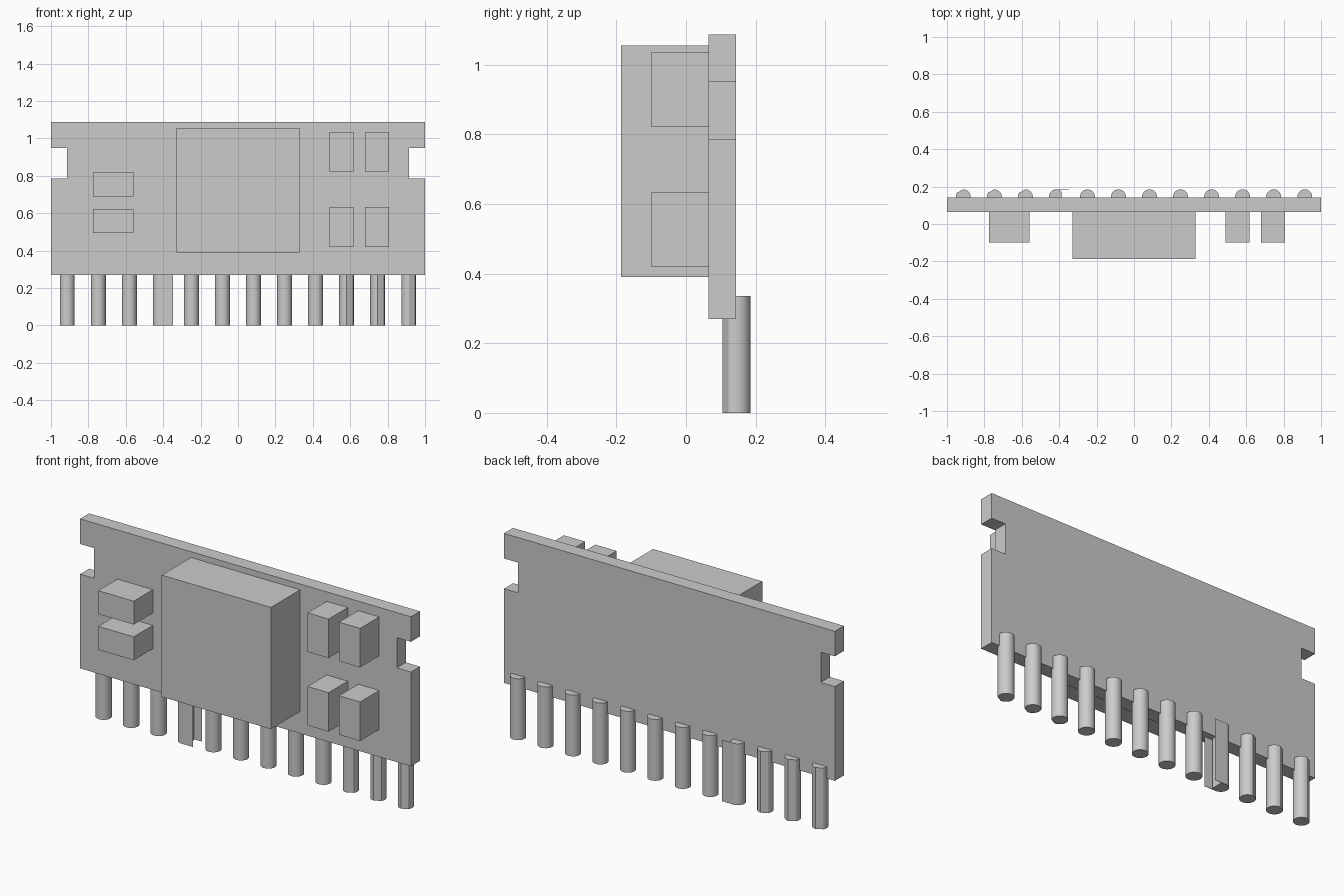
import bpy, bmesh, math

cube = bpy.data.objects.get("Cube")
if cube:
    bpy.data.objects.remove(cube, do_unlink=True)

grey = bpy.data.materials.new("light_grey")
grey.use_nodes = True
colour = (0.6, 0.6, 0.6, 1)
grey.diffuse_color = colour
grey.node_tree.nodes["Principled BSDF"].inputs["Base Color"].default_value = colour


def prism(name, outline, axis, low, high, smooth=False):
    """Extrude a closed outline along y (outline in x, z) or z (outline in x, y)."""
    bm = bmesh.new()
    place = (lambda a, b: (a, low, b)) if axis == "y" else (lambda a, b: (a, b, low))
    face = bm.faces.new([bm.verts.new(place(a, b)) for a, b in outline])
    grown = bmesh.ops.extrude_face_region(bm, geom=[face])
    shift = (0, high - low, 0) if axis == "y" else (0, 0, high - low)
    moved = [v for v in grown["geom"] if isinstance(v, bmesh.types.BMVert)]
    bmesh.ops.translate(bm, verts=moved, vec=shift)
    bmesh.ops.recalc_face_normals(bm, faces=bm.faces)
    mesh = bpy.data.meshes.new(name)
    bm.to_mesh(mesh)
    bm.free()
    mesh.materials.append(grey)
    obj = bpy.data.objects.new(name, mesh)
    bpy.context.collection.objects.link(obj)
    if smooth:
        bpy.ops.object.select_all(action="DESELECT")
        obj.select_set(True)
        bpy.context.view_layer.objects.active = obj
        bpy.ops.object.shade_smooth_by_angle(angle=math.radians(25))
    return obj


def block(name, x0, x1, y0, y1, z0, z1):
    return prism(name, [(x0, z0), (x1, z0), (x1, z1), (x0, z1)], "y", y0, y1)


# Circuit board with a notch in each end
FRONT, BACK = 0.065, 0.143
right_edge = [(1, 0.27), (1, 0.785), (0.915, 0.785), (0.915, 0.95), (1, 0.95), (1, 1.087)]
board = right_edge + [(-x, z) for x, z in reversed(right_edge)]
prism("circuit_board", board, "y", FRONT, BACK)

# Large main chip
block("main_chip", -0.33, 0.33, -0.187, FRONT, 0.39, 1.055)

# Small components: two flat ones on one side, four upright on the other
for z0 in (0.495, 0.69):
    block("flat_component", -0.775, -0.56, -0.1, FRONT, z0, z0 + 0.128)
for x0 in (0.49, 0.68):
    for z0 in (0.42, 0.822):
        block("upright_component", x0, x0 + 0.128, -0.1, FRONT, z0, z0 + 0.213)

# Row of twelve pins; the outer ones carry a narrow flat
PIN_Y, RADIUS, PIN_TOP, SIDES = 0.145, 0.04, 0.335, 32
for i in range(12):
    x = -0.913 + i * 0.166
    split = i == 3
    flat = -60 if i > 8 else 120 if i < 3 else None
    outline = []
    for k in range(SIDES):
        deg = k * 360 / SIDES
        if flat is not None and abs((deg - flat + 180) % 360 - 180) < 20:
            continue
        dx = RADIUS * math.cos(math.radians(deg))
        if split:
            dx = min(dx, 0.027)
        outline.append((x + dx, PIN_Y + RADIUS * math.sin(math.radians(deg))))
    prism("pin", outline, "z", 0, PIN_TOP, smooth=True)
    # Flat tabs trailing from the split pin
    if split:
        for y in (PIN_Y - RADIUS, PIN_Y + RADIUS - 0.002):
            block("pin_tab", x, x + 0.068, y, y + 0.002, 0, PIN_TOP)
